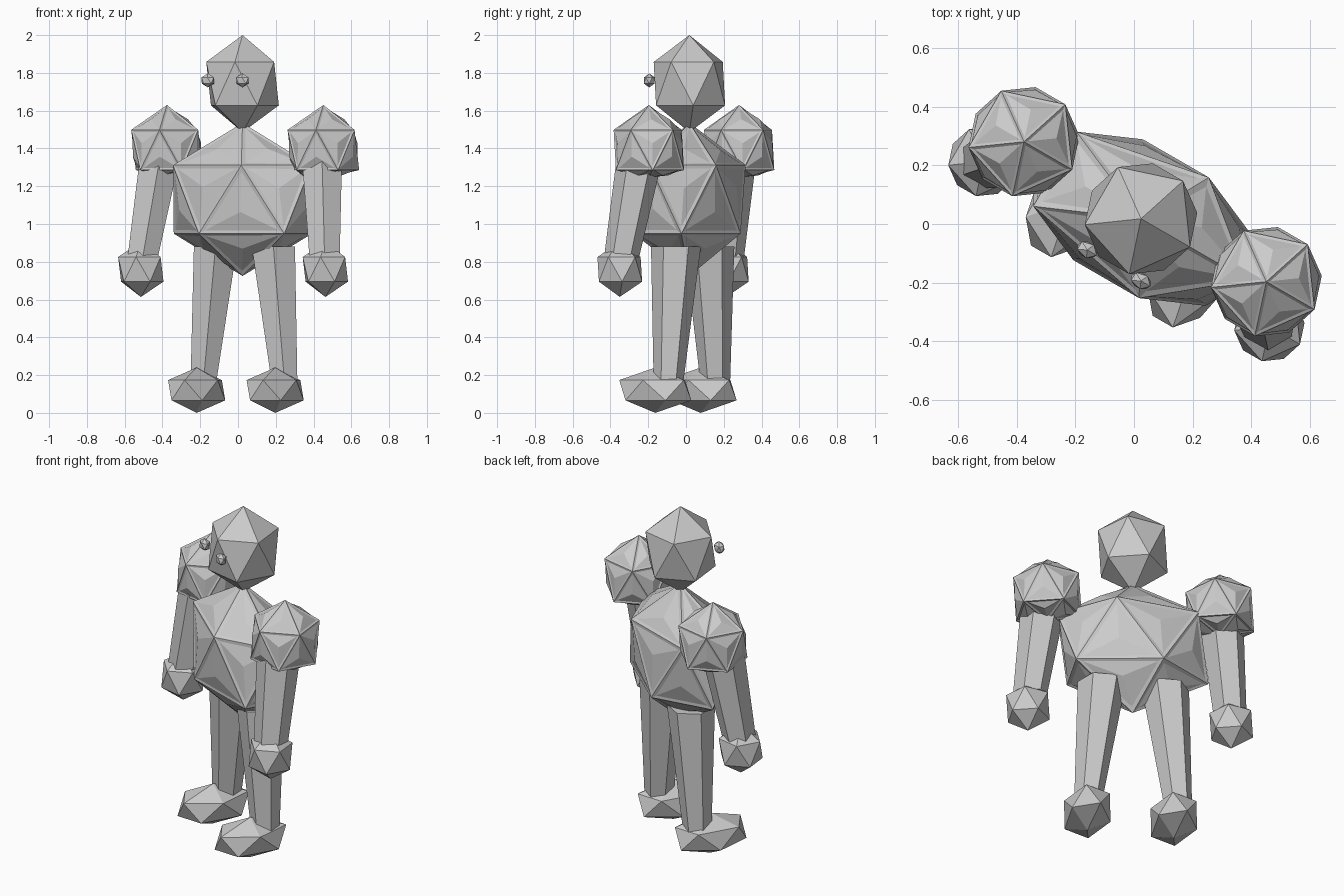
import bpy, bmesh, math
from mathutils import Matrix, Vector

if "Cube" in bpy.data.objects:
    bpy.data.objects.remove(bpy.data.objects["Cube"])

# Whole figure is turned 30 degrees about the vertical axis
TURN = Matrix.Translation((0.024, 0.018, 0)) @ Matrix.Rotation(math.radians(-30), 4, 'Z')


def finish(name, bm):
    bm.transform(TURN)
    bmesh.ops.recalc_face_normals(bm, faces=bm.faces)
    me = bpy.data.meshes.new(name)
    bm.to_mesh(me)
    bm.free()
    ob = bpy.data.objects.new(name, me)
    bpy.context.collection.objects.link(ob)
    return ob


def rock(name, centre, radii, rim=0.0, bulge=0.0, floor=None):
    """Stretched icosahedron, optionally with framed, bulging facets."""
    bm = bmesh.new()
    bmesh.ops.create_icosphere(bm, subdivisions=1, radius=1)
    for v in bm.verts:
        v.co = Vector(c + r * p for c, r, p in zip(centre, radii, v.co))
        if floor is not None:
            v.co.z = max(v.co.z, floor)
    if rim:
        bm.normal_update()
        panels = list(bm.faces)
        bmesh.ops.inset_individual(bm, faces=panels, thickness=rim, depth=-0.003)
        bmesh.ops.poke(bm, faces=panels, offset=bulge)
    return finish(name, bm)


def limb(name, low, r_low, high, r_high):
    """Tapered six-sided limb between two centres."""
    bm = bmesh.new()
    rings = []
    for c, r in ((low, r_low), (high, r_high)):
        rings.append([bm.verts.new((c[0] + r * math.cos(k * math.pi / 3),
                                    c[1] + r * math.sin(k * math.pi / 3), c[2]))
                      for k in range(6)])
    a, b = rings
    for k in range(6):
        n = (k + 1) % 6
        bm.faces.new((a[k], a[n], b[n], b[k]))
    bm.faces.new(a[::-1])
    bm.faces.new(b)
    return finish(name, bm)


# Torso and head
rock("torso", (0, 0, 1.13), (0.47, 0.28, 0.405), rim=0.035, bulge=0.018)
rock("head", (0, 0, 1.743), (0.216, 0.216, 0.257))

for side, s in (("left", -1), ("right", 1)):
    # Eyes float just in front of the face
    rock(side + "_eye", (s * 0.106, -0.184, 1.76), (0.041, 0.03, 0.037))
    # Shoulder, arm and hand
    rock(side + "_shoulder", (s * 0.478, 0.028, 1.392), (0.213, 0.213, 0.238),
         rim=0.021, bulge=0.018, floor=1.24)
    limb(side + "_arm", (s * 0.555, -0.093, 0.83), 0.093, (s * 0.49, -0.01, 1.40), 0.125)
    rock(side + "_hand", (s * 0.564, -0.1, 0.76), (0.135, 0.135, 0.146))
    # Leg and foot
    limb(side + "_leg", (s * 0.25, 0.015, 0.14), 0.077, (s * 0.177, 0.02, 0.88), 0.132)
    rock(side + "_foot", (s * 0.24, -0.07, 0.12), (0.144, 0.232, 0.12))
